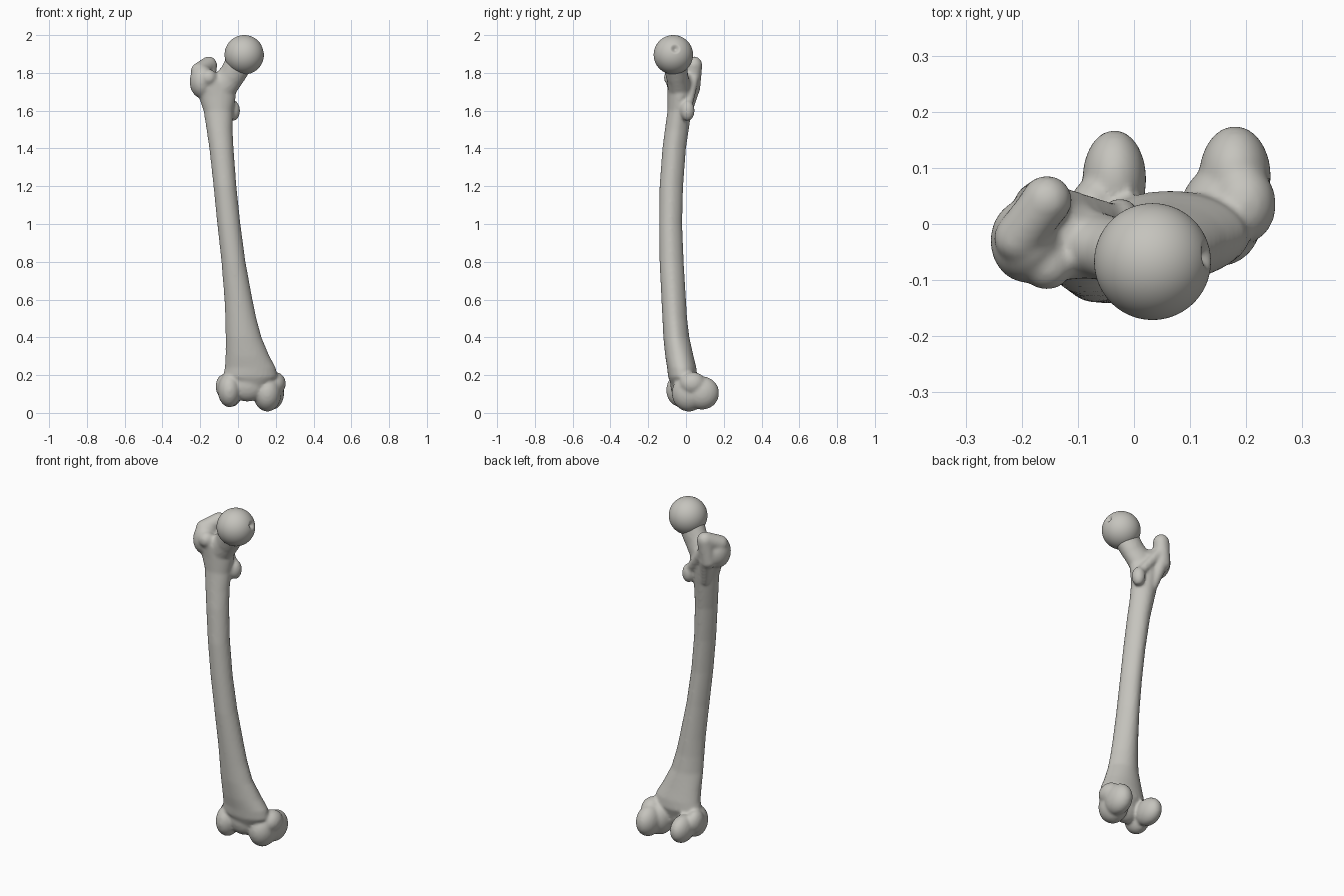
import bpy, bmesh, math
from mathutils import Vector, Matrix

if "Cube" in bpy.data.objects:
    bpy.data.objects.remove(bpy.data.objects["Cube"])

BONE = (0.56, 0.55, 0.51, 1)
mat = bpy.data.materials.new("bone_grey")
mat.use_nodes = True
mat.diffuse_color = BONE
bsdf = mat.node_tree.nodes["Principled BSDF"]
bsdf.inputs["Base Color"].default_value = BONE
bsdf.inputs["Roughness"].default_value = 0.7


def blob(bm, centre, radii, detail=4):
    """Ellipsoid."""
    m = Matrix.Translation(centre) @ Matrix.Diagonal((*radii, 1))
    return bmesh.ops.create_icosphere(bm, subdivisions=detail, radius=1, matrix=m)["verts"]


def bridge(bm, a, b, ra, rb, flat=1.0, steps=10):
    """Tapered rounded limb from a to b, thinned along y by flat."""
    a, b = Vector(a), Vector(b)
    for i in range(steps + 1):
        t = i / steps
        r = ra + (rb - ra) * t
        blob(bm, a.lerp(b, t), (r, r * flat, r), 3)


def loft(bm, slices, sides=28):
    """Tube through level slices (z, x0, x1, y0, y1), narrowed to a ridge at the back."""
    rings = []
    for z, x0, x1, y0, y1 in slices:
        ring = []
        for i in range(sides):
            a = math.tau * i / sides
            c, s = math.cos(a), math.sin(a)
            ridge = 1 - 0.18 * max(s, 0) if z > 0.35 else 1
            ring.append(bm.verts.new(((x0 + x1) / 2 + (x1 - x0) / 2 * c * ridge,
                                      (y0 + y1) / 2 + (y1 - y0) / 2 * s, z)))
        rings.append(ring)
    for low, high in zip(rings, rings[1:]):
        for i in range(sides):
            j = (i + 1) % sides
            bm.faces.new((low[i], low[j], high[j], high[i]))
    bm.faces.new(rings[0][::-1])
    bm.faces.new(rings[-1])


def finish(bm, name):
    mesh = bpy.data.meshes.new(name)
    bm.to_mesh(mesh)
    bm.free()
    mesh.materials.append(mat)
    mesh.polygons.foreach_set("use_smooth", [True] * len(mesh.polygons))
    ob = bpy.data.objects.new(name, mesh)
    bpy.context.collection.objects.link(ob)
    return ob


bm = bmesh.new()

# Bowed shaft, flaring at both ends
loft(bm, [
    (0.13, 0.0, 0.15, -0.07, 0.04),
    (0.19, -0.08, 0.21, -0.095, 0.06),
    (0.24, -0.07, 0.20, -0.10, 0.055),
    (0.30, -0.066, 0.167, -0.11, 0.04),
    (0.40, -0.066, 0.125, -0.12, 0.018),
    (0.50, -0.068, 0.098, -0.125, 0.006),
    (0.60, -0.072, 0.077, -0.13, 0.0),
    (0.80, -0.088, 0.04, -0.14, -0.012),
    (1.00, -0.11, 0.013, -0.142, -0.02),
    (1.20, -0.13, -0.008, -0.14, -0.015),
    (1.40, -0.152, -0.023, -0.125, 0.0),
    (1.50, -0.167, -0.028, -0.112, 0.015),
    (1.60, -0.183, -0.025, -0.098, 0.03),
    (1.68, -0.21, -0.01, -0.098, 0.04),
    (1.75, -0.235, -0.02, -0.10, 0.04),
    (1.80, -0.21, -0.09, -0.09, 0.03),
])

# Neck
bridge(bm, (-0.11, -0.03, 1.69), (-0.03, -0.048, 1.79), 0.08, 0.07, 0.8)
bridge(bm, (-0.03, -0.048, 1.79), (0.015, -0.062, 1.87), 0.07, 0.075, 0.85)

# Outer knob with its hooked crest
blob(bm, (-0.19, -0.03, 1.755), (0.066, 0.075, 0.09))
bridge(bm, (-0.17, 0.03, 1.72), (-0.155, 0.042, 1.84), 0.046, 0.045)
bridge(bm, (-0.205, -0.025, 1.81), (-0.155, 0.042, 1.845), 0.045, 0.043)
bridge(bm, (-0.20, -0.03, 1.78), (-0.155, -0.073, 1.775), 0.046, 0.045)
bridge(bm, (-0.16, 0.035, 1.72), (-0.13, 0.005, 1.58), 0.04, 0.025)

# Inner knob and the crest joining the two
blob(bm, (-0.025, 0.008, 1.60), (0.036, 0.038, 0.055))
bridge(bm, (-0.14, 0.04, 1.77), (-0.035, 0.01, 1.63), 0.03, 0.026)

# Knee end: rounded runners either side of a notch
blob(bm, (0.05, -0.02, 0.15), (0.10, 0.062, 0.09))
blob(bm, (0.18, 0.085, 0.105), (0.064, 0.09, 0.088))
blob(bm, (0.155, 0.015, 0.105), (0.075, 0.09, 0.098))
blob(bm, (0.195, 0.035, 0.155), (0.058, 0.07, 0.062))
blob(bm, (-0.035, 0.08, 0.11), (0.057, 0.088, 0.078))
blob(bm, (-0.045, -0.025, 0.12), (0.062, 0.08, 0.09))
blob(bm, (-0.075, 0.02, 0.14), (0.043, 0.06, 0.065))

body = finish(bm, "bone_body")
remesh = body.modifiers.new("fuse", "REMESH")
remesh.mode = "VOXEL"
remesh.voxel_size = 0.008
remesh.use_smooth_shade = True
soft = body.modifiers.new("soften", "SMOOTH")
soft.factor = 0.5
soft.iterations = 8

# Ball head with a small pit on its inner side
bm = bmesh.new()
centre = Vector((0.033, -0.067, 1.896))
pit = Vector((0.93, 0.1, 0.3)).normalized()
for v in blob(bm, centre, (0.104, 0.104, 0.104), 6):
    d = v.co - centre
    near = max(0, 1 - d.angle(pit) / 0.28)
    v.co = centre + d * (1 - 0.16 * near * near * (3 - 2 * near))
finish(bm, "ball_head")
